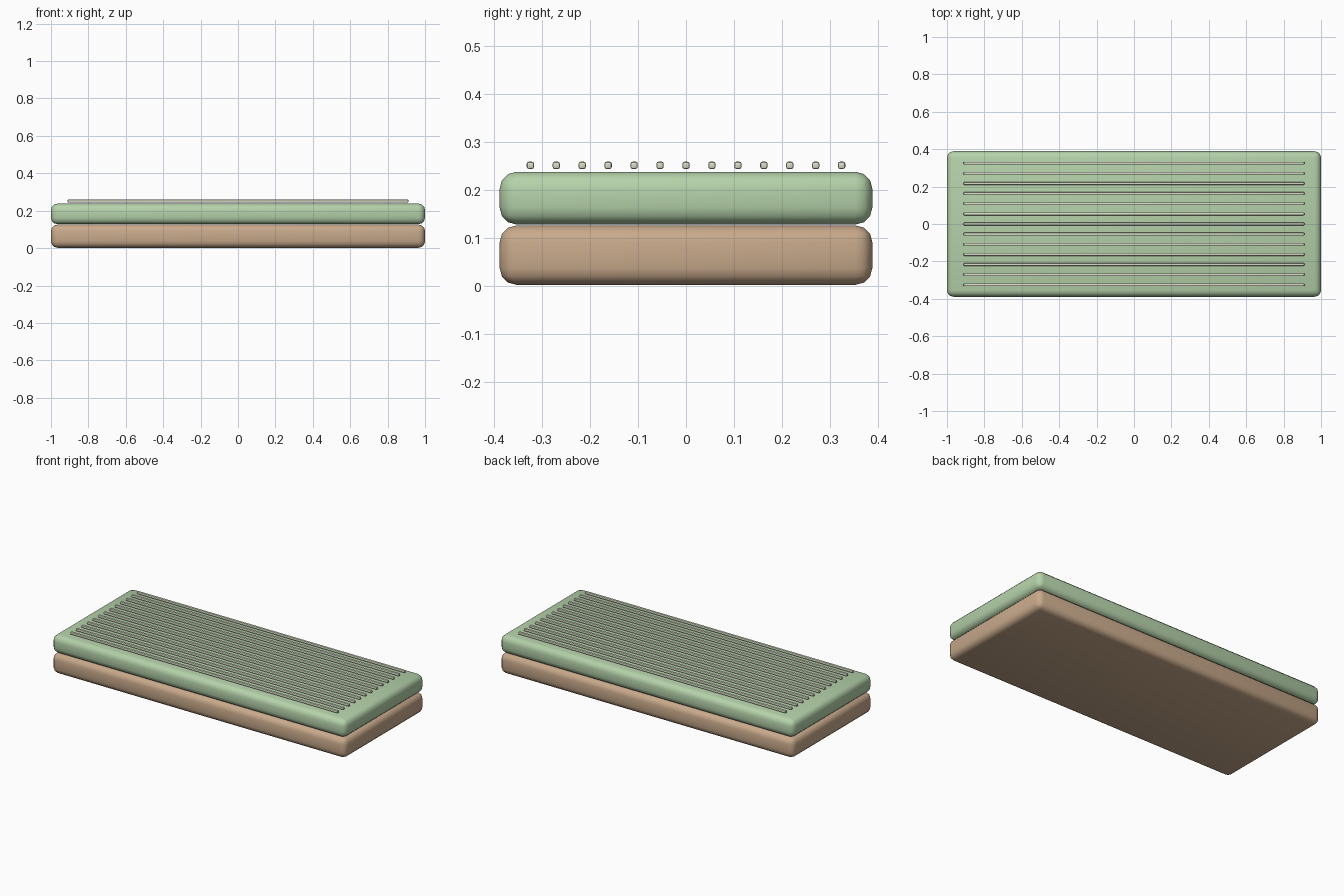
import bpy

if "Cube" in bpy.data.objects:
    bpy.data.objects.remove(bpy.data.objects["Cube"])


def material(name, color):
    m = bpy.data.materials.new(name)
    m.diffuse_color = (*color, 1)
    m.use_nodes = True
    m.node_tree.nodes["Principled BSDF"].inputs["Base Color"].default_value = m.diffuse_color
    return m


def rounded_box(name, size, center, radius, segments, mat):
    bpy.ops.mesh.primitive_cube_add(size=1, location=center)
    o = bpy.context.object
    o.name = name
    o.scale = size
    bpy.ops.object.transform_apply(location=False, rotation=False, scale=True)
    b = o.modifiers.new("rounding", 'BEVEL')
    b.width = radius
    b.segments = segments
    bpy.ops.object.modifier_apply(modifier=b.name)
    bpy.ops.object.shade_smooth_by_angle()
    o.data.materials.append(mat)
    return o


brown = material("earth_brown", (0.58, 0.40, 0.26))
green = material("mat_green", (0.46, 0.64, 0.40))
pale = material("pale_ridge", (0.70, 0.74, 0.58))

# Two stacked cushioned slabs
rounded_box("lower_slab", (2.0, 0.778, 0.124), (0, 0, 0.064), 0.035, 3, brown)
rounded_box("upper_slab", (2.0, 0.778, 0.110), (0, 0, 0.183), 0.035, 3, green)

# Thin ridges hovering just above the top
count, half_span = 13, 0.325
for i in range(count):
    y = -half_span + 2 * half_span * i / (count - 1)
    rounded_box(f"ridge_{i + 1:02d}", (1.822, 0.015, 0.015),
                (0, y, 0.2515), 0.004, 2, pale)
